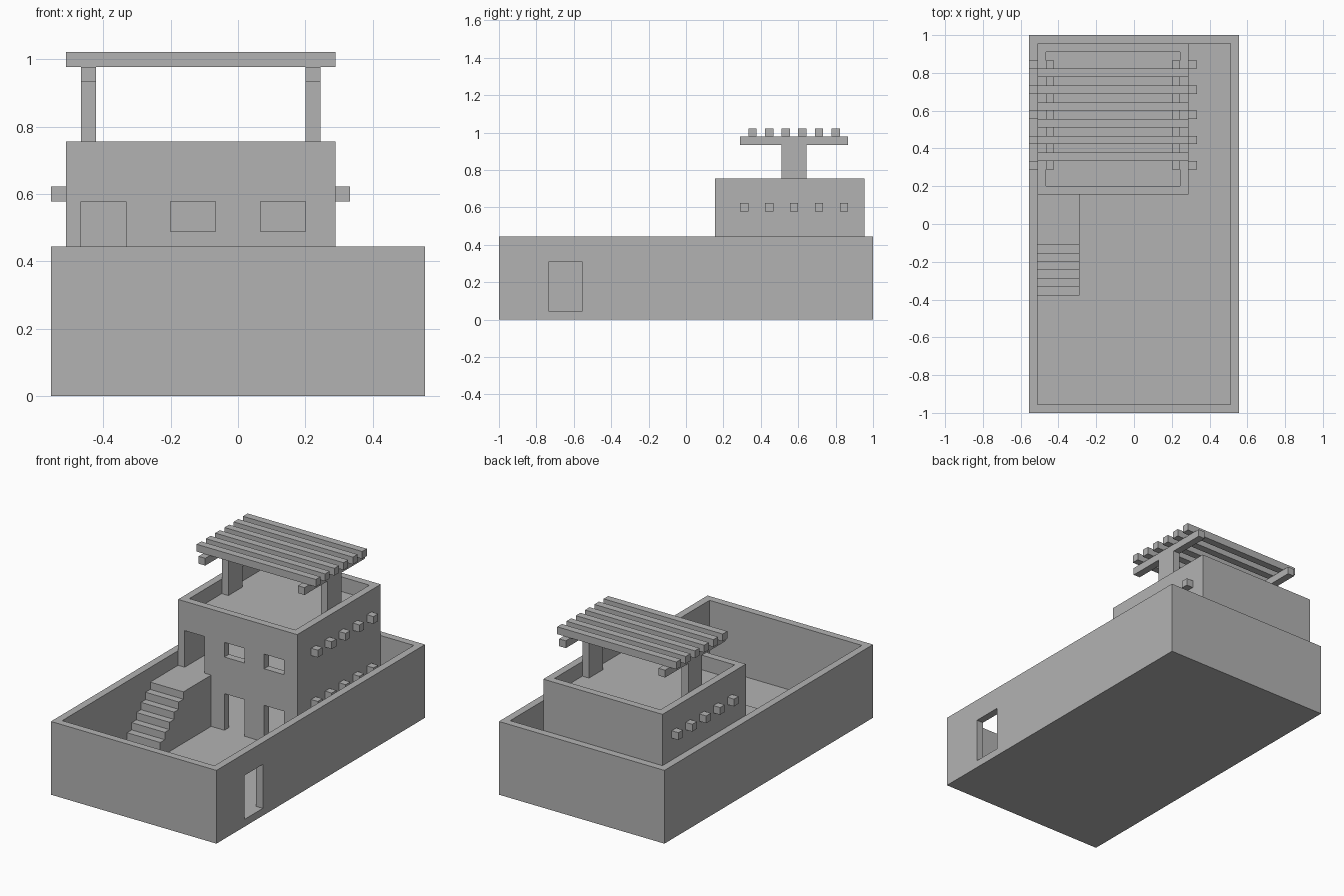
import bpy
import bmesh
from mathutils import Vector

U = 2 / 45  # building module: the length is 45 modules

if "Cube" in bpy.data.objects:
    bpy.data.objects.remove(bpy.data.objects["Cube"], do_unlink=True)

plaster = bpy.data.materials.new("plain_grey")
plaster.use_nodes = True
GREY = (0.45, 0.45, 0.45, 1)
plaster.diffuse_color = GREY
plaster.node_tree.nodes["Principled BSDF"].inputs["Base Color"].default_value = GREY


def add_object(name, bm):
    bmesh.ops.recalc_face_normals(bm, faces=bm.faces)
    mesh = bpy.data.meshes.new(name)
    bm.to_mesh(mesh)
    bm.free()
    mesh.materials.append(plaster)
    obj = bpy.data.objects.new(name, mesh)
    bpy.context.collection.objects.link(obj)
    return obj


def box(name, x, y, z):
    """Box from (low, high) ranges given in modules."""
    bm = bmesh.new()
    bmesh.ops.create_cube(bm, size=1)
    for v in bm.verts:
        v.co = Vector([(r[0] if c < 0 else r[1]) * U for c, r in zip(v.co, (x, y, z))])
    return add_object(name, bm)


def carve(obj, cuts):
    """Subtract box-shaped openings and bake the result."""
    cutters = []
    for cut in cuts:
        cutter = box("opening_cutter", *cut)
        cutter.hide_render = True
        mod = obj.modifiers.new("opening", "BOOLEAN")
        mod.operation = "DIFFERENCE"
        mod.solver = "EXACT"
        mod.object = cutter
        cutters.append(cutter)
    bpy.context.view_layer.update()
    graph = bpy.context.evaluated_depsgraph_get()
    baked = bpy.data.meshes.new_from_object(obj.evaluated_get(graph))
    obj.modifiers.clear()
    obj.data = baked
    for cutter in cutters:
        bpy.data.objects.remove(cutter, do_unlink=True)


# Walled courtyard with a side gate
courtyard = box("courtyard_wall", (-12.5, 12.5), (-22.5, 22.5), (0, 10))
carve(courtyard, [
    ((-11.5, 11.5), (-21.5, 21.5), (1, 12)),
    ((11, 13), (-16.5, -12.5), (1, 7)),
])

# Two-storey house: rooms, roof terrace, doors and windows
house = box("house", (-11.5, 6.5), (3.5, 21.5), (1, 17))
room_x, room_y, front = (-10.5, 5.5), (4.5, 20.5), (3, 5)
cuts = [(room_x, room_y, z) for z in ((0, 7), (8, 14), (15, 18))]
cuts.append(((-10.5, -7.5), front, (8, 13)))
for left in (-4.5, 1.5):
    cuts.append(((left, left + 3), front, (0, 6)))
    cuts.append(((left, left + 3), front, (11, 13)))
carve(house, cuts)

# Roof beams poking through the side walls on both storeys
for storey, z, left in (("lower", 6, -12), ("upper", 13, -12.5)):
    for i in range(5):
        y = 6.5 + 3 * i
        box(f"{storey}_floor_beam_{i + 1}", (left, 7.5), (y, y + 1), (z, z + 1))

# Outside staircase: stepped profile extruded across its width
profile = [(3.5, 1), (3.5, 8), (-2.5, 8)]
for i in range(6):
    profile += [(-2.5 - i, 7 - i), (-3.5 - i, 7 - i)]
profile.append((-8.5, 1))
bm = bmesh.new()
side = bm.faces.new([bm.verts.new(Vector((-11.5, y, z)) * U) for y, z in profile])
extruded = bmesh.ops.extrude_face_region(bm, geom=[side])["geom"]
moved = [g for g in extruded if isinstance(g, bmesh.types.BMVert)]
bmesh.ops.translate(bm, verts=moved, vec=(5 * U, 0, 0))
add_object("staircase", bm)

# Pergola on the roof terrace
for side_name, x in (("right", -10.5), ("left", 4.5)):
    box(f"pergola_post_{side_name}", (x, x + 1), (11.5, 14.5), (15, 21))
    box(f"pergola_beam_{side_name}", (x, x + 1), (6.5, 19.5), (21, 22))
for i in range(6):
    y = 7.5 + 2 * i
    box(f"pergola_slat_{i + 1}", (-11.5, 6.5), (y, y + 1), (22, 23))
